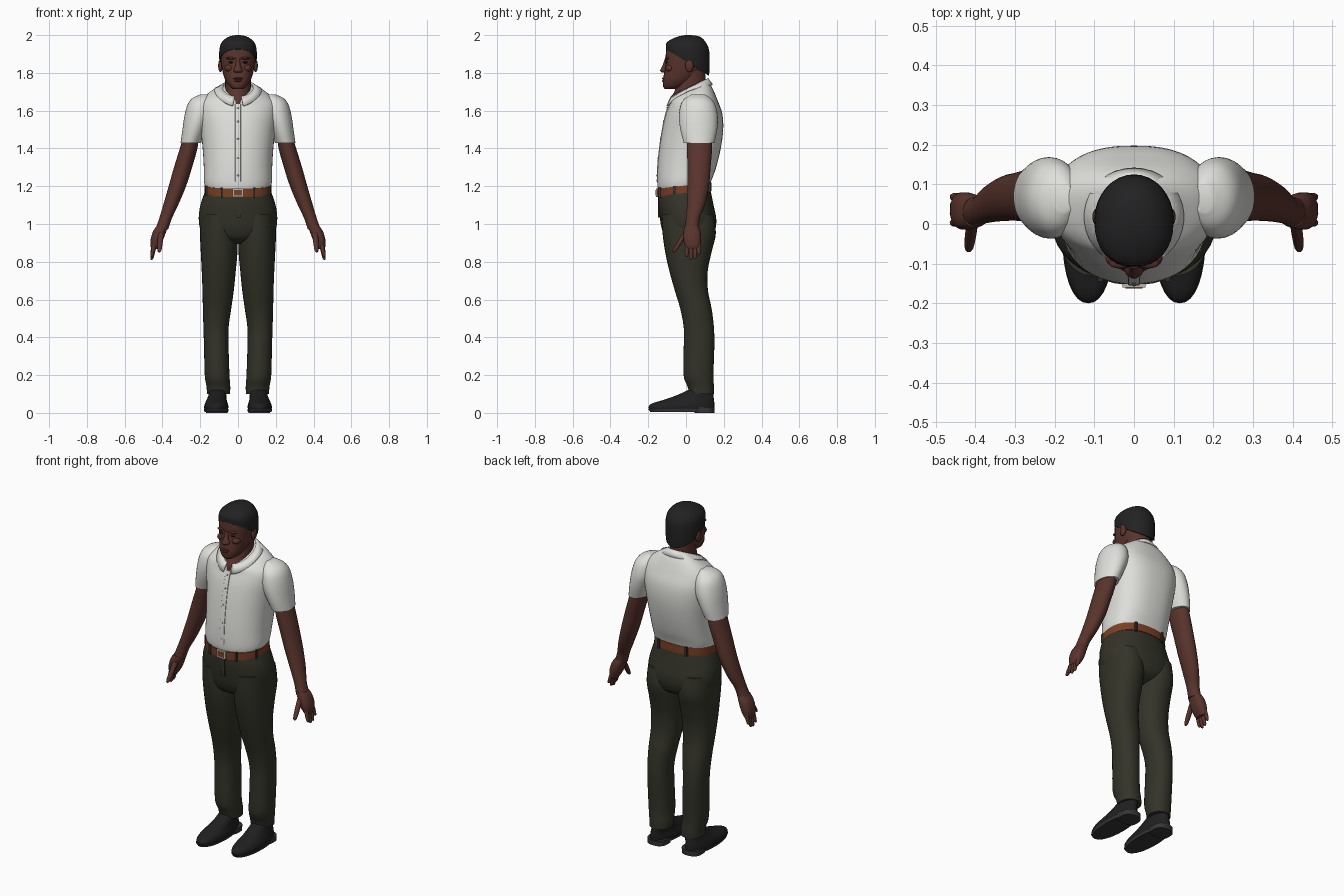
import bpy, bmesh, math
from mathutils import Vector

old = bpy.data.objects.get("Cube")
if old:
    bpy.data.objects.remove(old, do_unlink=True)


def material(name, r, g, b, rough=0.8):
    m = bpy.data.materials.new(name)
    m.use_nodes = True
    m.diffuse_color = (r, g, b, 1)
    node = next(n for n in m.node_tree.nodes if n.type == 'BSDF_PRINCIPLED')
    node.inputs["Base Color"].default_value = (r, g, b, 1)
    node.inputs["Roughness"].default_value = rough
    return m


SKIN = material("dark brown skin", .10, .034, .025)
LIPS = material("lips", .085, .024, .02)
HAIR = material("black hair", .016, .016, .016)
SHIRT = material("white cotton", .74, .74, .71)
TROUSERS = material("olive trousers", .033, .033, .022)
BELT = material("tan leather", .20, .05, .018)
METAL = material("buckle metal", .5, .47, .42)
SHOE = material("black leather", .014, .014, .015)
SOLE = material("grey sole", .035, .035, .037)


def finish(name, bm, mat, angle=40):
    bmesh.ops.recalc_face_normals(bm, faces=bm.faces)
    mesh = bpy.data.meshes.new(name)
    bm.to_mesh(mesh)
    bm.free()
    mesh.materials.append(mat)
    ob = bpy.data.objects.new(name, mesh)
    bpy.context.collection.objects.link(ob)
    bpy.ops.object.select_all(action='DESELECT')
    ob.select_set(True)
    bpy.context.view_layer.objects.active = ob
    bpy.ops.object.shade_smooth_by_angle(angle=math.radians(angle))
    return ob


def spline(rows, steps):
    """Smooth curve through every row of section values."""
    out = []
    for i in range(len(rows) - 1):
        a, b, c, d = (rows[max(0, min(len(rows) - 1, i + k))] for k in (-1, 0, 1, 2))
        for j in range(steps):
            t = j / steps
            out.append([q + .5 * t * (r - p + t * (2 * p - 5 * q + 4 * r - s + t * (3 * (q - r) + s - p)))
                        for p, q, r, s in zip(a, b, c, d)])
    return out + [list(rows[-1])]


def loft(name, rows, mat, side=1, front=2, back=2, n=32, steps=4):
    """Stack rounded rings; a row is z, x min, x max, y front, y back, tilt."""
    rows = [tuple(r) + (0,) * (6 - len(r)) for r in rows]
    bm = bmesh.new()
    rings = []
    for z, x0, x1, y0, y1, tilt in spline(rows, steps):
        ring = []
        for k in range(n):
            a = math.tau * k / n
            c, s = math.cos(a), math.sin(a)
            e = 2 / (front if s < 0 else back)
            x = (x0 + x1) / 2 + (x1 - x0) / 2 * math.copysign(abs(c) ** e, c)
            dy = (y1 - y0) / 2 * math.copysign(abs(s) ** e, s)
            ring.append(bm.verts.new((side * x, (y0 + y1) / 2 + dy, z + tilt * dy)))
        rings.append(ring)
    for lo, hi in zip(rings, rings[1:]):
        for k in range(n):
            bm.faces.new((lo[k], lo[(k + 1) % n], hi[(k + 1) % n], hi[k]))
    bm.faces.new(rings[0])
    bm.faces.new(rings[-1])
    return finish(name, bm, mat)


def body(name, rows, mat, **kw):
    """Loft centred on x = 0; a row is z, half width, y front, y back, tilt."""
    return loft(name, [(r[0], -r[1], r[1]) + tuple(r[2:]) for r in rows], mat, **kw)


def ball(name, centre, size, mat):
    bm = bmesh.new()
    bmesh.ops.create_uvsphere(bm, u_segments=20, v_segments=12, radius=1)
    for v in bm.verts:
        v.co = Vector(centre) + v.co * Vector(size)
    return finish(name, bm, mat)


def box(name, centre, size, mat):
    bm = bmesh.new()
    bmesh.ops.create_cube(bm, size=1)
    for v in bm.verts:
        v.co = Vector(centre) + v.co * Vector(size)
    return finish(name, bm, mat)


def finger(name, top, tip, r, side):
    """Tapered digit with a rounded tip."""
    top, tip = Vector(top), Vector(tip)
    rows = []
    for t, k in ((0, 1), (.3, 1), (.6, .95), (.85, .8), (.96, .55), (1, .15)):
        p = top.lerp(tip, t)
        rows.append((p.z, p.x - r * k, p.x + r * k, p.y - r * k, p.y + r * k))
    loft(name, rows, SKIN, side, n=14, steps=2)


# Head and neck
body("neck", [(1.6, .045, -.09, .06), (1.66, .062, -.086, .09), (1.7, .067, -.062, .1),
              (1.76, .068, -.045, .104), (1.81, .07, -.03, .1)], SKIN)
body("head", [(1.715, .026, -.112, -.05), (1.728, .045, -.121, 0), (1.76, .067, -.122, .05),
              (1.8, .08, -.116, .09), (1.85, .089, -.109, .11), (1.9, .092, -.107, .116),
              (1.94, .089, -.1, .114), (1.97, .065, -.07, .09), (1.982, .02, -.02, .04)],
     SKIN, front=2.4)
body("hair", [(1.855, .098, -.107, .122, -.62), (1.9, .1, -.105, .125, -.48),
              (1.945, .094, -.093, .122, -.22), (1.975, .074, -.07, .1, -.08),
              (1.993, .045, -.04, .07), (2, .012, -.002, .03)], HAIR, front=2.3)
body("nose", [(1.803, .018, -.128, -.09), (1.813, .024, -.137, -.09),
              (1.84, .014, -.124, -.09), (1.875, .011, -.112, -.09)], SKIN, n=20)
ball("upper_lip", (0, -.115, 1.77), (.027, .012, .006), LIPS)
ball("lower_lip", (0, -.114, 1.758), (.024, .013, .007), LIPS)
for s, tag in ((1, "left"), (-1, "right")):
    ball(tag + "_ear", (s * .093, .018, 1.838), (.012, .022, .034), SKIN)
    ball(tag + "_brow", (s * .036, -.1, 1.877), (.027, .012, .007), LIPS)
    ball(tag + "_eye", (s * .036, -.1, 1.856), (.015, .009, .006), HAIR)
    ball(tag + "_cheek", (s * .046, -.085, 1.825), (.026, .024, .02), SKIN)

# Shirt
trunk = [(1.185, .17, -.144, .125, .11), (1.225, .18, -.152, .138, .1), (1.3, .181, -.15, .16),
         (1.4, .187, -.14, .184), (1.5, .198, -.125, .197), (1.58, .208, -.108, .192, .03),
         (1.64, .203, -.09, .168, .1), (1.68, .165, -.085, .145, .25),
         (1.705, .12, -.08, .125, .4), (1.72, .08, -.074, .113, .5)]
body("shirt_body", trunk, SHIRT, front=2.1, back=2.5, n=48)
body("shirt_placket", [(r[0] - .004 if r[0] > 1.6 else r[0], .015, r[2] - .003, r[2] + .01)
                       for r in trunk[1:7]], SHIRT, front=6)
for z, _, y, _ in [r[:4] for r in spline([t[:4] for t in trunk[1:7]], 2)][1:-1:2]:
    ball("shirt_button", (0, y - .003, z), (.005, .003, .005), METAL)

# Shirt collar, open at the front with pointed tips
bm = bmesh.new()
pairs = []
for i in range(33):
    a = (i / 16 - 1) * math.pi * .93
    sx, cy = math.sin(a), math.cos(a)
    z = 1.722 + .048 * cy
    drop = .012 + .022 * abs(cy) + .018 * max(0, -cy) ** 3
    pairs.append((bm.verts.new((.08 * sx, .018 + .097 * cy, z)),
                  bm.verts.new((.125 * sx, .018 + .121 * cy, z - drop))))
for (a, b), (c, d) in zip(pairs, pairs[1:]):
    bm.faces.new((a, b, d, c))
collar = finish("shirt_collar", bm, SHIRT)
mod = collar.modifiers.new("thickness", 'SOLIDIFY')
mod.thickness, mod.offset = .008, 0

# Belt, buckle and trouser seat
body("belt", [(1.158, .178, -.152, .135, .11), (1.203, .178, -.154, .135, .11)],
     BELT, front=2.1, back=2.4, n=48, steps=1)
box("buckle_frame", (0, -.154, 1.165), (.058, .012, .046), METAL)
box("buckle_inset", (0, -.158, 1.165), (.042, .008, .03), BELT)
body("trouser_seat", [(.895, .07, -.06, .07), (.925, .16, -.105, .13), (.97, .198, -.127, .155),
                      (1.03, .208, -.138, .16), (1.1, .199, -.146, .146),
                      (1.175, .174, -.146, .128, .11)],
     TROUSERS, front=2.2, back=2.3, n=48)
box("trouser_fly", (.006, -.142, 1.09), (.02, .012, .11), TROUSERS)

for s, tag in ((1, "left"), (-1, "right")):
    for x, y in ((.085, -.13), (.165, -.055), (.09, .118)):
        box(tag + "_belt_loop", (s * x, y, 1.18 + .11 * y), (.012, .03, .054), TROUSERS)

    # Trouser leg
    loft(tag + "_trouser_leg",
         [(.1, .042, .164, .018, .148), (.14, .041, .167, .008, .148), (.2, .045, .176, -.013, .145),
          (.35, .05, .18, -.012, .15), (.45, .05, .183, -.012, .148), (.55, .036, .186, -.03, .136),
          (.65, .022, .188, -.06, .116), (.75, .012, .192, -.088, .115), (.85, .003, .197, -.11, .135),
          (.95, .003, .201, -.124, .158), (1.05, .02, .195, -.13, .145)],
         TROUSERS, s, front=2.1, back=2.2)

    # Shoe
    loft(tag + "_shoe_upper",
         [(.015, .053, .178, -.195, .148), (.035, .051, .179, -.197, .15), (.052, .055, .174, -.175, .15),
          (.07, .06, .166, -.115, .148), (.095, .062, .156, -.045, .145), (.13, .065, .15, .03, .14)],
         SHOE, s, front=2.2)
    loft(tag + "_shoe_sole", [(.006, .052, .178, -.19, .148), (.02, .05, .181, -.2, .151)],
         SOLE, s, front=2.2, steps=1)
    loft(tag + "_shoe_heel", [(0, .055, .17, .045, .15), (.03, .055, .17, .04, .152)],
         SOLE, s, front=4, back=2.4, steps=1)

    # Sleeve and arm
    loft(tag + "_sleeve",
         [(1.43, .195, .304, -.012, .15), (1.5, .165, .294, -.03, .165), (1.57, .135, .284, -.037, .168),
          (1.63, .13, .268, -.028, .155), (1.665, .135, .243, -.005, .13), (1.686, .15, .2, .03, .1)],
         SHIRT, s)
    loft(tag + "_arm",
         [(.97, .37, .438, -.01, .068), (1.03, .35, .417, 0, .073), (1.1, .317, .396, .005, .1),
          (1.2, .275, .367, .008, .122), (1.3, .243, .339, .008, .13), (1.4, .215, .308, .005, .138),
          (1.48, .205, .285, .005, .135)], SKIN, s)

    # Hand
    loft(tag + "_palm",
         [(.868, .425, .458, .002, .07), (.885, .413, .463, -.006, .076), (.92, .395, .462, -.014, .08),
          (.96, .38, .45, -.013, .077), (.99, .368, .431, -.008, .067)], SKIN, s, front=2.4, back=2.4)
    for k, (y, tip) in enumerate(((.006, .824), (.027, .81), (.047, .815), (.066, .838))):
        finger(f"{tag}_finger_{k + 1}", (.44, y, .9), (.458, y * 1.1 - .004, tip), .0115, s)
    finger(tag + "_thumb", (.408, 0, .955), (.417, -.066, .85), .0145, s)
